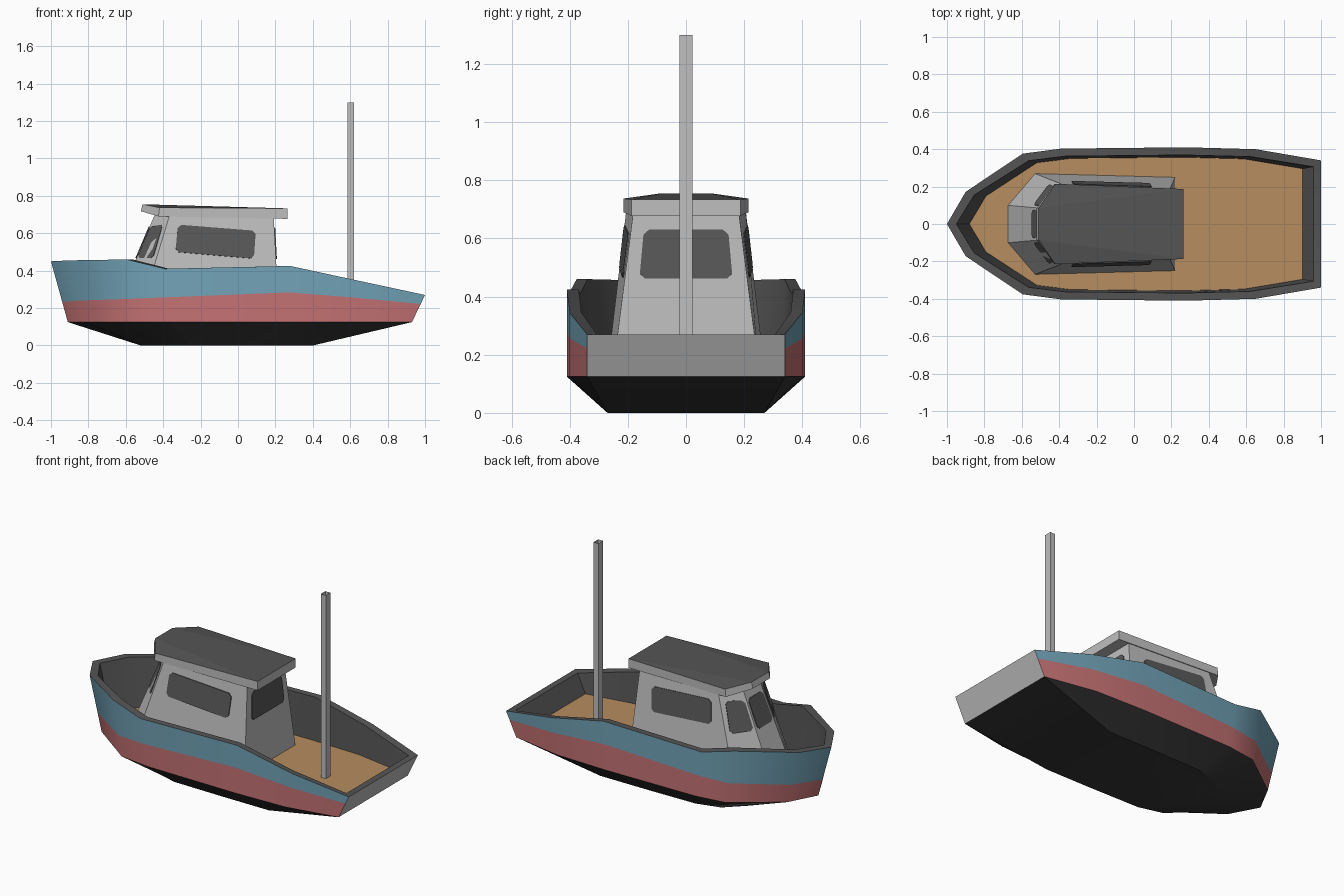
import bpy, bmesh, math
from mathutils import Vector

if "Cube" in bpy.data.objects:
    bpy.data.objects.remove(bpy.data.objects["Cube"])


def mat(name, rgb):
    m = bpy.data.materials.new(name)
    m.diffuse_color = (*rgb, 1)
    m.use_nodes = True
    m.node_tree.nodes["Principled BSDF"].inputs["Base Color"].default_value = m.diffuse_color
    return m


BLUE = mat("blue paint", (0.17, 0.37, 0.48))
RED = mat("red paint", (0.56, 0.17, 0.175))
BLACK = mat("dark bottom", (0.035, 0.035, 0.035))
DARK = mat("dark grey", (0.09, 0.09, 0.09))
LIGHT = mat("light grey", (0.52, 0.52, 0.52))
WOOD = mat("tan deck", (0.47, 0.27, 0.115))
GLASS = mat("window grey", (0.1, 0.1, 0.1))


def make(name, verts, faces, mats, idx=None, smooth=None, fix=True):
    me = bpy.data.meshes.new(name)
    me.from_pydata([tuple(v) for v in verts], [], faces)
    for m in mats:
        me.materials.append(m)
    if idx:
        for p, i in zip(me.polygons, idx):
            p.material_index = i
    if fix:
        bm = bmesh.new()
        bm.from_mesh(me)
        bmesh.ops.recalc_face_normals(bm, faces=bm.faces[:])
        bm.to_mesh(me)
        bm.free()
    ob = bpy.data.objects.new(name, me)
    bpy.context.collection.objects.link(ob)
    if smooth:
        bpy.context.view_layer.objects.active = ob
        ob.select_set(True)
        bpy.ops.object.shade_smooth_by_angle(angle=math.radians(smooth))
        ob.select_set(False)
    return ob


def mirror_ring(half):
    """half runs bow to stern; returns the closed outline, last edge across the stern"""
    left = [Vector((x, -y, z)) for x, y, z in half if y > 1e-6]
    return [Vector(p) for p in reversed(half)] + left


def bridge(rows, n):
    return [(r * n + i, r * n + (i + 1) % n, (r + 1) * n + (i + 1) % n, (r + 1) * n + i)
            for r in range(rows - 1) for i in range(n)]


# Hull: stations of sheer x, half width, sheer height, stripe height, keel x, keel half width
stations = [
    (-1.0, 0.0, 0.45, 0.233, -0.52, 0.0),
    (-0.9, 0.172, 0.455, 0.24, -0.51, 0.12),
    (-0.595, 0.376, 0.46, 0.25, -0.40, 0.225),
    (-0.39, 0.403, 0.41, 0.258, -0.25, 0.265),
    (0.28, 0.41, 0.425, 0.284, 0.10, 0.27),
    (0.65, 0.40, 0.345, 0.255, 0.27, 0.27),
    (1.0, 0.34, 0.27, 0.222, 0.40, 0.27),
]
CHINE, DECK = 0.125, 0.16
rows = [[] for _ in range(6)]
for x, y, zs, zm, bx, by in stations:
    cx = 0.92 * x + 0.01
    t = (zm - CHINE) / (zs - CHINE)
    rows[0].append((bx, by, 0))
    rows[1].append((cx, y, CHINE))
    rows[2].append((cx + (x - cx) * t, y, zm))
    rows[3].append((x, y, zs))
    rows[4].append((0.955 * x + 0.005, 0.9 * y, zs))
    rows[5].append((0.89 * x + 0.01, 0.87 * y, DECK))
verts = [p for r in rows for p in mirror_ring(r)]
n = len(verts) // 6
faces = bridge(6, n)
band = [0, 1, 2, 3, 3]                       # bottom, red, blue, rail, inside
idx = []
for k in range(len(faces)):
    r, i = divmod(k, n)
    idx.append(4 if i == n - 1 and r in (1, 2) else band[r])   # plain transom
faces += [tuple(range(n)), tuple(range(5 * n, 6 * n))]
idx += [0, 5]
make("hull", verts, faces, [BLACK, RED, BLUE, DARK, LIGHT, WOOD], idx, smooth=32)

# Cabin walls
ZB, ZT = 0.155, 0.70
low = mirror_ring([(-0.675, 0.10, ZB), (-0.53, 0.27, ZB), (0.22, 0.25, ZB)])
top = mirror_ring([(-0.445, 0.08, ZT), (-0.365, 0.205, ZT), (0.19, 0.18, ZT)])
# outline order: stern+, corner+, front+, front-, corner-, stern-
low = low[:3] + low[3:]
make("cabin", low + top, bridge(2, 6) + [tuple(range(6)), tuple(range(6, 12))], [LIGHT])


# Cabin windows: thin plates laid on a wall, placed by wall fractions
def window(name, a, b, uvs):
    def at(u, v):
        return low[a].lerp(low[b], u).lerp(top[a].lerp(top[b], u), v)
    c = [at(u, v) for u, v in uvs]
    nrm = (c[2] - c[0]).cross(c[3] - c[1]).normalized()
    if nrm.dot((c[0] + c[2]) / 2 - Vector((-0.15, 0, 0.45))) < 0:
        nrm = -nrm
    pts = []
    for i in range(4):                       # clipped corners
        for nb in (c[i - 1], c[(i + 1) % 4]):
            d = nb - c[i]
            pts.append(c[i] + d.normalized() * min(0.018, d.length * 0.2))
    m = len(pts)
    make(name, [p - nrm * 0.003 for p in pts] + [p + nrm * 0.005 for p in pts],
         bridge(2, m) + [tuple(range(m)), tuple(range(m, 2 * m))], [GLASS])


side = [(0.145, 0.633), (0.815, 0.567), (0.83, 0.84), (0.105, 0.9)]
diag = [(0.08, 0.57), (0.85, 0.57), (0.8, 0.9), (0.08, 0.88)]
window("side_window_left", 1, 0, side)
window("side_window_right", 4, 5, side)
window("angled_window_left", 2, 1, diag)
window("angled_window_right", 3, 4, diag)
window("front_window", 2, 3, [(0.08, 0.57), (0.92, 0.57), (0.92, 0.88), (0.08, 0.88)])
window("rear_window", 0, 5, [(0.12, 0.563), (0.88, 0.563), (0.883, 0.872), (0.117, 0.872)])

# Roof slab: dark cambered top, light edges, raised visor at the front
under = mirror_ring([(-0.52, 0.085, 0.718), (-0.425, 0.215, 0.69), (0.265, 0.187, 0.677)])
over = mirror_ring([(-0.51, 0.085, 0.755), (-0.42, 0.215, 0.737), (0.265, 0.187, 0.733)])
faces = bridge(2, 6) + [(0, 2, 3, 5), (0, 1, 2), (3, 4, 5),
                        (6, 8, 9, 11), (6, 7, 8), (9, 10, 11)]
make("roof", under + over, faces, [LIGHT, DARK], [0] * 9 + [1] * 3)

# Mast: open square tube
sq = [(0.585, -0.022), (0.62, -0.022), (0.62, 0.022), (0.585, 0.022)]
make("mast", [(x, y, z) for z in (0.155, 1.3) for x, y in sq], bridge(2, 4), [LIGHT], fix=False)
